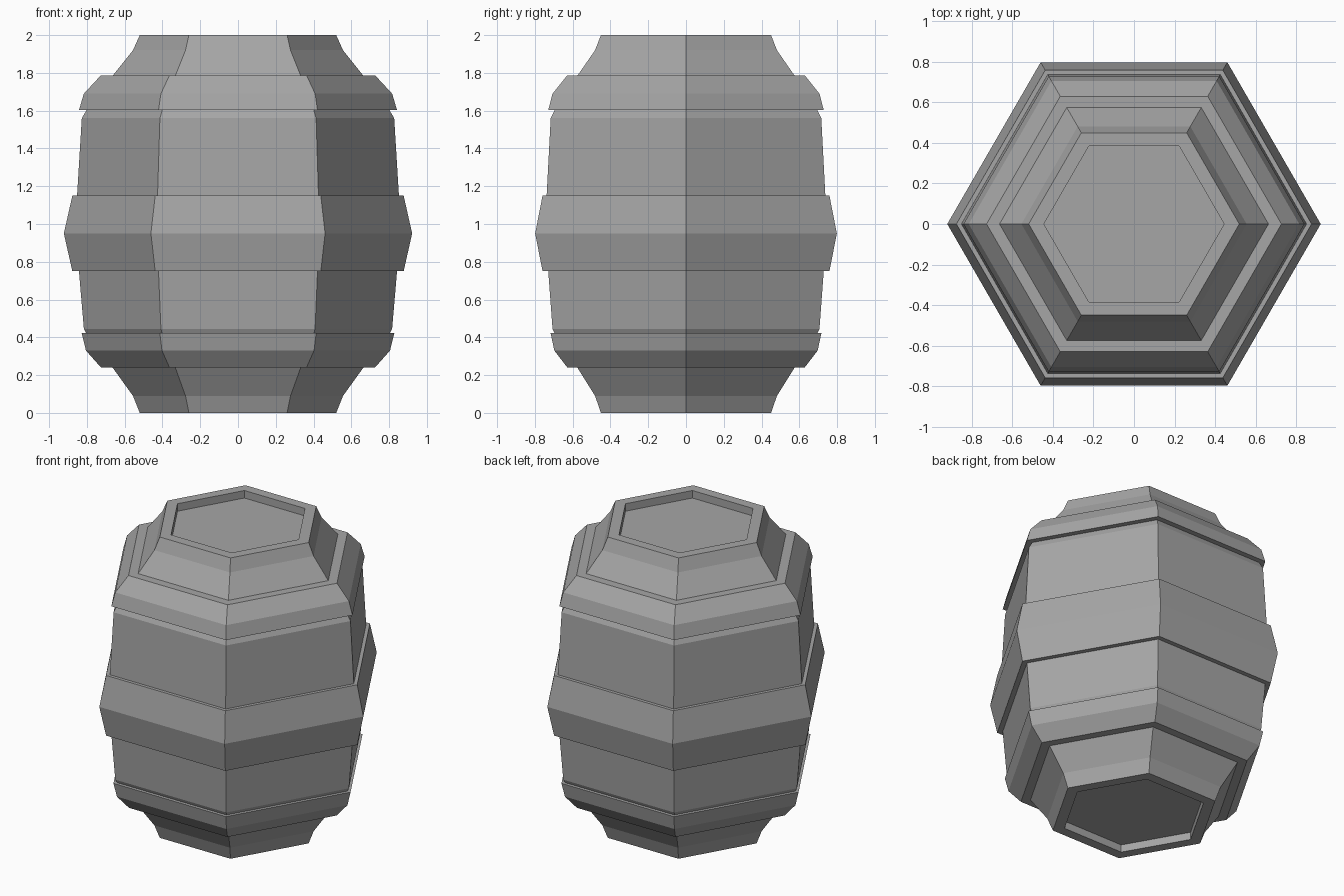
import bpy
import bmesh
from math import cos, sin, pi

SIDES = 6

cube = bpy.data.objects.get("Cube")
if cube:
    bpy.data.objects.remove(cube, do_unlink=True)

grey = bpy.data.materials.new("grey")
grey.use_nodes = True
colour = (0.38, 0.38, 0.38, 1)
grey.diffuse_color = colour
grey.node_tree.nodes["Principled BSDF"].inputs["Base Color"].default_value = colour


def lathe(name, profile):
    """Sweep (corner radius, height) points, listed bottom to top, around z."""
    bm = bmesh.new()
    rings = []
    for radius, z in profile:
        if radius == 0:
            rings.append([bm.verts.new((0, 0, z))])
        else:
            rings.append([bm.verts.new((radius * cos(2 * pi * i / SIDES),
                                        radius * sin(2 * pi * i / SIDES), z))
                          for i in range(SIDES)])
    for low, high in zip(rings, rings[1:]):
        if len(low) == 1:
            bm.faces.new(high[::-1])
        elif len(high) == 1:
            bm.faces.new(low)
        else:
            for i in range(SIDES):
                j = (i + 1) % SIDES
                bm.faces.new((low[i], low[j], high[j], high[i]))
    # Centre points only mark a flat cap
    bmesh.ops.delete(bm, geom=[v for v in bm.verts if not v.link_faces], context='VERTS')
    mesh = bpy.data.meshes.new(name)
    bm.to_mesh(mesh)
    bm.free()
    mesh.materials.append(grey)
    obj = bpy.data.objects.new(name, mesh)
    bpy.context.collection.objects.link(obj)
    return obj


# Recessed bottom and tapered foot
lathe("foot", [(0, 0.05), (0.445, 0.05), (0.445, 0), (0.52, 0),
               (0.556, 0.09), (0.664, 0.24)])

# Lower hoop with its ledges
lathe("lower_hoop", [(0.664, 0.24), (0.725, 0.24), (0.805, 0.33),
                     (0.828, 0.423), (0.804, 0.423)])

# Lower wall
lathe("lower_wall", [(0.804, 0.423), (0.816, 0.445), (0.842, 0.75)])

# Wide middle hoop
lathe("middle_hoop", [(0.842, 0.75), (0.877, 0.75), (0.922, 0.95),
                      (0.877, 1.15), (0.852, 1.15)])

# Upper wall
lathe("upper_wall", [(0.852, 1.15), (0.827, 1.56), (0.802, 1.603)])

# Upper hoop with its ledges
lathe("upper_hoop", [(0.802, 1.603), (0.842, 1.603), (0.816, 1.69),
                     (0.728, 1.785), (0.664, 1.785)])

# Tapered neck and recessed lid
lathe("neck", [(0.664, 1.785), (0.556, 1.92), (0.52, 2),
               (0.445, 2), (0.445, 1.95), (0, 1.95)])
